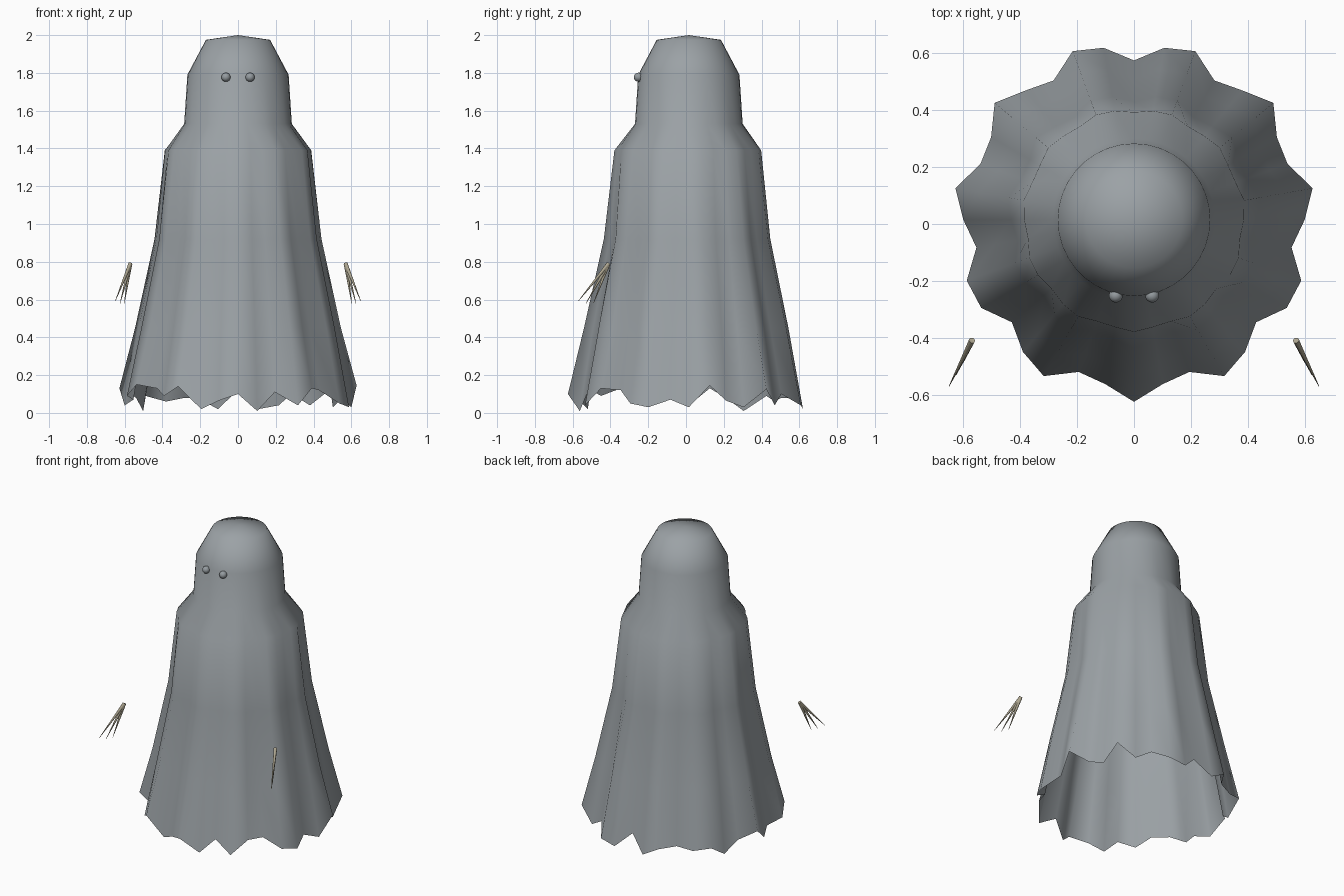
import bpy, math
from mathutils import Vector

if "Cube" in bpy.data.objects:
    bpy.data.objects.remove(bpy.data.objects["Cube"])


def material(name, color):
    m = bpy.data.materials.new(name)
    m.use_nodes = True
    m.diffuse_color = (*color, 1)
    m.node_tree.nodes["Principled BSDF"].inputs["Base Color"].default_value = (*color, 1)
    return m


cloth = material("grey cloth", (0.33, 0.36, 0.38))
eye_grey = material("eye grey", (0.30, 0.33, 0.35))
bone = material("bone", (0.42, 0.38, 0.28))

SEGMENTS, FOLDS, CENTRE_Y = 36, 11, 0.015

# Torn hem heights, one per segment, from the front round by the left side
HEM = [.10, .01, .11, .04, .13, .12, .05, .03, .07, .03, .145, .065,
       .03, .125, .04, .10, .04, .02, .12, .02, .08, .08, .06, .09,
       .01, .08, .13, .04, .07, .09, .15, .13, .09, .14, .02, .065]

# Cloak rings from head to hem: height, radius, fold depth
RINGS = [(1.975, .17, 0), (1.79, .268, 0), (1.53, .285, 0), (1.39, .386, .008),
         (.92, .432, .018), (.45, .525, .03), (None, .60, .04)]


def build_cloak():
    verts = [(0, CENTRE_Y, 2)]
    for z, radius, fold in RINGS:
        for i in range(SEGMENTS):
            a = math.tau * i / SEGMENTS
            r = radius + fold * math.cos(FOLDS * a)
            height = HEM[i] if z is None else z
            verts.append((r * math.sin(a), CENTRE_Y - r * math.cos(a), height))
    faces = []
    for i in range(SEGMENTS):
        j = (i + 1) % SEGMENTS
        faces.append((0, 1 + i, 1 + j))
        for k in range(len(RINGS) - 1):
            top, low = 1 + k * SEGMENTS, 1 + (k + 1) * SEGMENTS
            faces.append((top + i, low + i, low + j, top + j))
    mesh = bpy.data.meshes.new("cloak")
    mesh.from_pydata(verts, [], faces)
    mesh.materials.append(cloth)
    mesh.shade_smooth()
    cloak = bpy.data.objects.new("cloak", mesh)
    bpy.context.collection.objects.link(cloak)


def build_claw(name, start, tip):
    start, tip = Vector(start), Vector(tip)
    d = tip - start
    bpy.ops.mesh.primitive_cone_add(vertices=10, radius1=.011, radius2=.001,
                                    depth=d.length, location=(start + tip) / 2)
    claw = bpy.context.object
    claw.name = name
    claw.rotation_euler = d.to_track_quat('Z', 'Y').to_euler()
    claw.data.materials.append(bone)
    bpy.ops.object.shade_smooth_by_angle(angle=math.radians(50))


build_cloak()

for side, s in (("left", 1), ("right", -1)):
    # Bead eyes
    bpy.ops.mesh.primitive_uv_sphere_add(segments=20, ring_count=12, radius=.024,
                                         location=(s * .064, -.252, 1.777))
    eye = bpy.context.object
    eye.name = side + "_eye"
    eye.data.materials.append(eye_grey)
    bpy.ops.object.shade_smooth()
    # Floating hand of three fanned claws
    for n, tip in enumerate([(.65, -.57, .592), (.625, -.53, .578), (.602, -.49, .58)]):
        build_claw(f"{side}_claw_{n + 1}", (s * .57, -.41, .79), (s * tip[0], tip[1], tip[2]))
